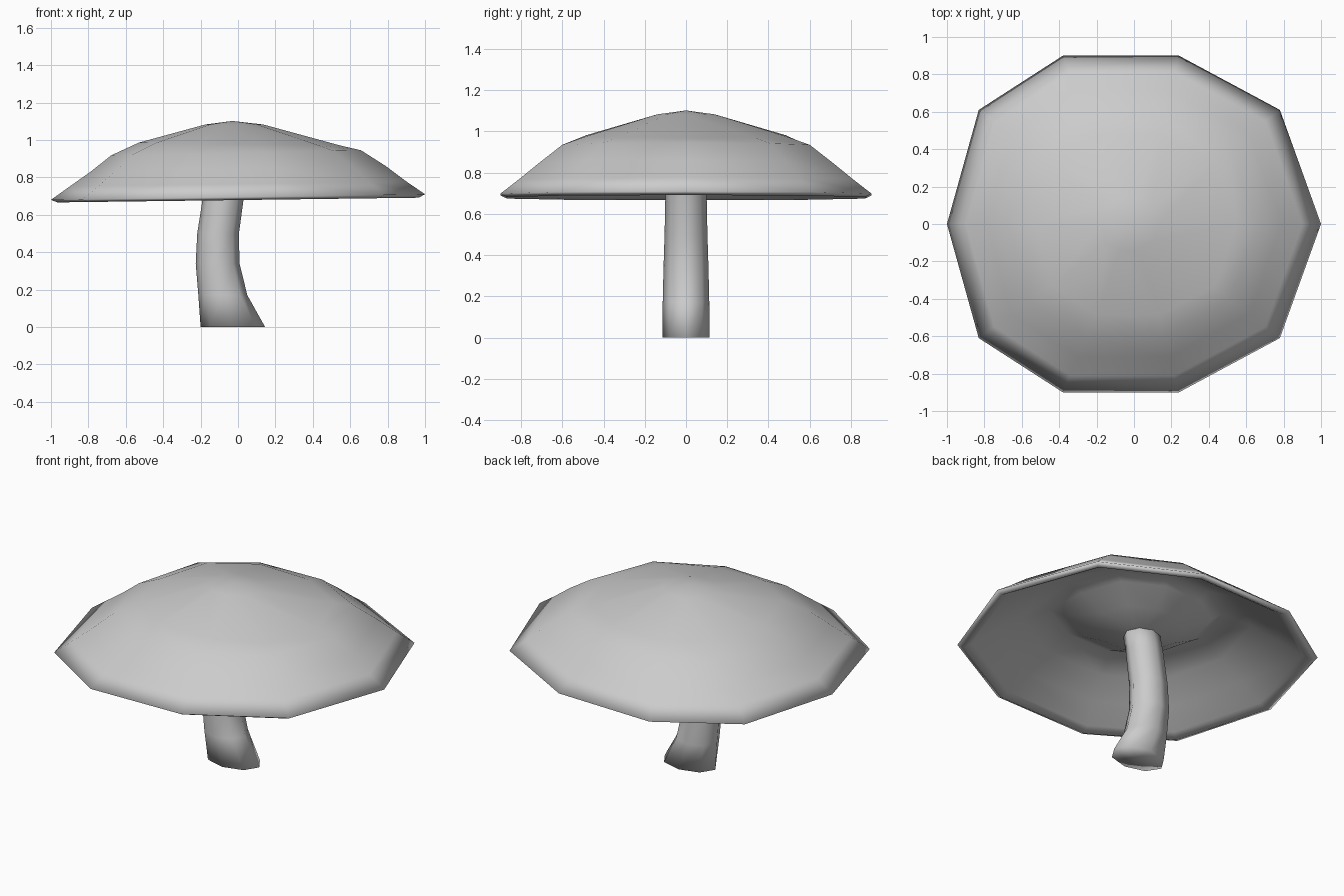
import bpy, bmesh, math

if "Cube" in bpy.data.objects:
    bpy.data.objects.remove(bpy.data.objects["Cube"])


def loft(name, rings, cap_start=False, cap_end=False):
    """Skin a list of equal-length point rings into a smooth object."""
    bm = bmesh.new()
    loops = [[bm.verts.new(p) for p in ring] for ring in rings]
    n = len(loops[0])
    for a, b in zip(loops, loops[1:]):
        for i in range(n):
            j = (i + 1) % n
            bm.faces.new((a[i], a[j], b[j], b[i]))
    for use, loop, z in ((cap_start, loops[0], cap_start), (cap_end, loops[-1], cap_end)):
        if use is not False:
            tip = bm.verts.new((-0.03, 0, z))
            for i in range(n):
                bm.faces.new((loop[i], loop[(i + 1) % n], tip))
    bmesh.ops.recalc_face_normals(bm, faces=bm.faces)
    mesh = bpy.data.meshes.new(name)
    bm.to_mesh(mesh)
    bm.free()
    obj = bpy.data.objects.new(name, mesh)
    bpy.context.collection.objects.link(obj)
    for p in mesh.polygons:
        p.use_smooth = True
    return obj


# Ten-sided, slightly irregular cap outline (mirrored in y)
half = [(1.0, 0), (0.78, 0.61), (0.24, 0.9), (-0.38, 0.9), (-0.83, 0.61), (-1.0, 0)]
outline = half + [(x, -y) for x, y in half[4:0:-1]]

# Cap rings: scale, height, x offset, tilt; top side, lip, then hollow underside
cap_profile = [
    (0.155, 1.083, -0.02, 0.0), (0.54, 0.978, 0.01, -0.015), (0.667, 0.932, -0.01, 0.02),
    (0.79, 0.845, 0.0, 0.02), (0.9, 0.765, 0.0, 0.015), (1.0, 0.695, 0.0, 0.015),
    (0.965, 0.679, 0.0, 0.013), (0.92, 0.705, 0.0, 0.015), (0.79, 0.79, 0.0, 0.015),
    (0.64, 0.88, 0.0, 0.01), (0.48, 0.945, 0.0, 0.0),
    (0.41, 0.915, -0.02, 0.0), (0.26, 0.845, -0.03, 0.0), (0.1, 0.80, -0.04, 0.0),
]
loft("cap", [[(x * s + dx, y * s, z + x * s * t) for x, y in outline]
             for s, z, dx, t in cap_profile], cap_start=1.102, cap_end=0.79)

# Bent stem with flared foot: height, left x, right x, half depth
stem_profile = [(0.0, -0.2, 0.145, 0.113), (0.17, -0.212, 0.05, 0.113),
                (0.34, -0.226, 0.008, 0.109), (0.5, -0.218, 0.005, 0.104),
                (0.7, -0.187, 0.032, 0.1), (0.84, -0.16, 0.06, 0.096)]
stem_rings = []
for z, x0, x1, d in stem_profile:
    stem_rings.append([((x0 + x1) / 2 + (x1 - x0) / 2 * math.cos(k * math.pi / 4),
                        d * math.sin(k * math.pi / 4), z) for k in range(8)])
loft("stem", stem_rings, cap_start=0.0, cap_end=0.84)
